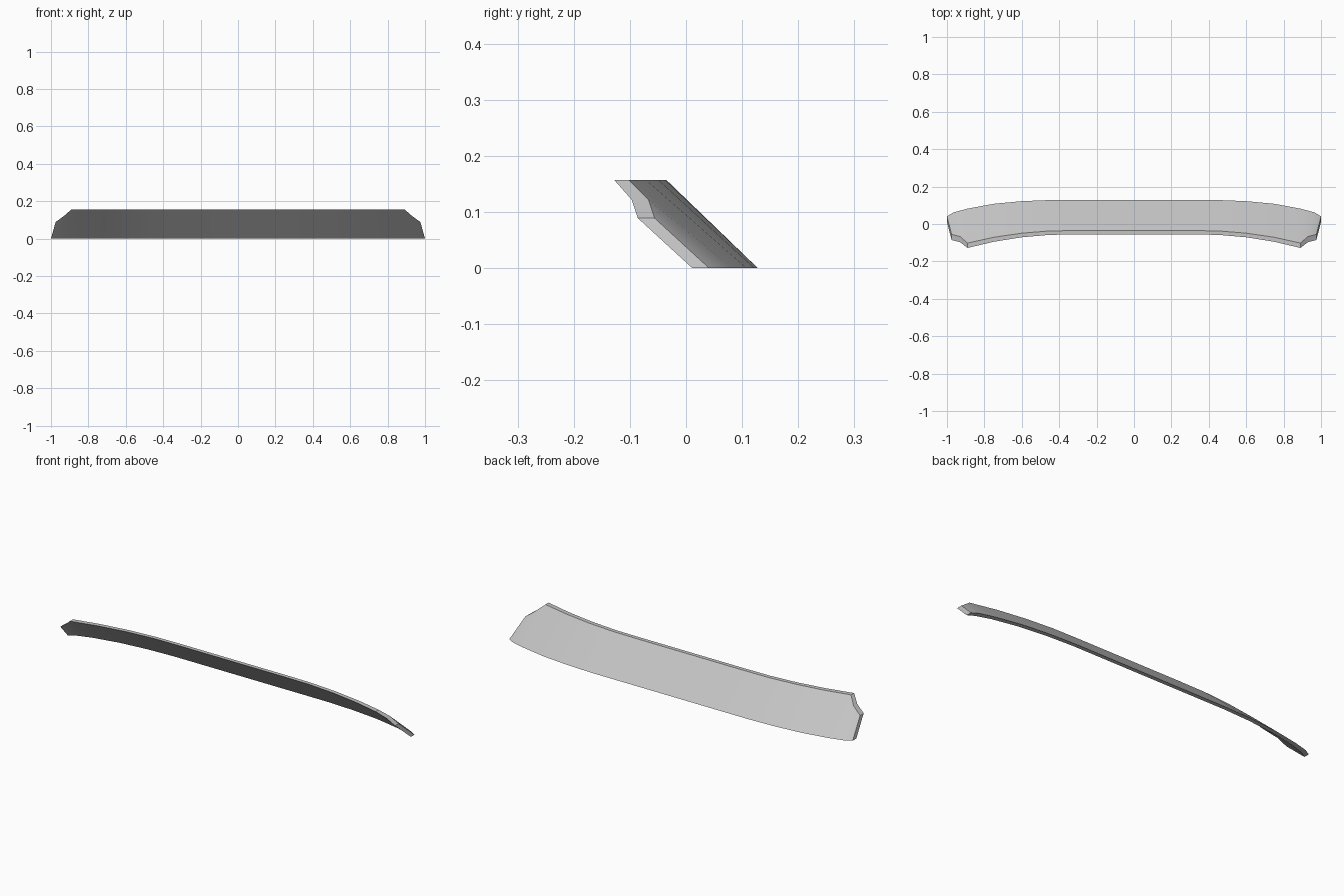
import bpy, bmesh, math

cube = bpy.data.objects.get("Cube")
if cube:
    bpy.data.objects.remove(cube, do_unlink=True)

grey = bpy.data.materials.new("light grey")
grey.use_nodes = True
colour = (0.55, 0.55, 0.55, 1)
grey.diffuse_color = colour
grey.node_tree.nodes["Principled BSDF"].inputs["Base Color"].default_value = colour

# Half of the curved blade: bottom x, bottom y, top x, top y, top z, thickness
half = [
    (0.30, 0.128, 0.30, -0.035, 0.157, 0.021),
    (0.45, 0.128, 0.45, -0.037, 0.157, 0.021),
    (0.60, 0.122, 0.60, -0.049, 0.157, 0.022),
    (0.75, 0.108, 0.75, -0.071, 0.157, 0.024),
    (0.89, 0.082, 0.89, -0.102, 0.157, 0.026),
    (0.965, 0.062, 0.93, -0.067, 0.122, 0.030),
    (1.00, 0.041, 0.975, -0.056, 0.089, 0.030),
]
mirrored = [(-c[0], c[1], -c[2]) + c[3:] for c in reversed(half)]

# Each station is a slanted four-cornered section
bm = bmesh.new()
rings = []
for xb, yb, xt, yt, zt, thick in mirrored + half:
    corners = [(xb, yb, 0), (xt, yt, zt), (xt, yt - thick, zt), (xb, yb - thick, 0)]
    rings.append([bm.verts.new(p) for p in corners])

# Skin the sections and close both ends
for a, b in zip(rings, rings[1:]):
    for i in range(4):
        j = (i + 1) % 4
        bm.faces.new((a[i], a[j], b[j], b[i]))
bm.faces.new(rings[0])
bm.faces.new(rings[-1])
bmesh.ops.recalc_face_normals(bm, faces=bm.faces)

mesh = bpy.data.meshes.new("curved_blade")
bm.to_mesh(mesh)
bm.free()
mesh.materials.append(grey)
blade = bpy.data.objects.new("curved_blade", mesh)
bpy.context.collection.objects.link(blade)

# Smooth along the sweep, crisp at the rim
bpy.context.view_layer.objects.active = blade
blade.select_set(True)
bpy.ops.object.shade_smooth_by_angle(angle=math.radians(25))
